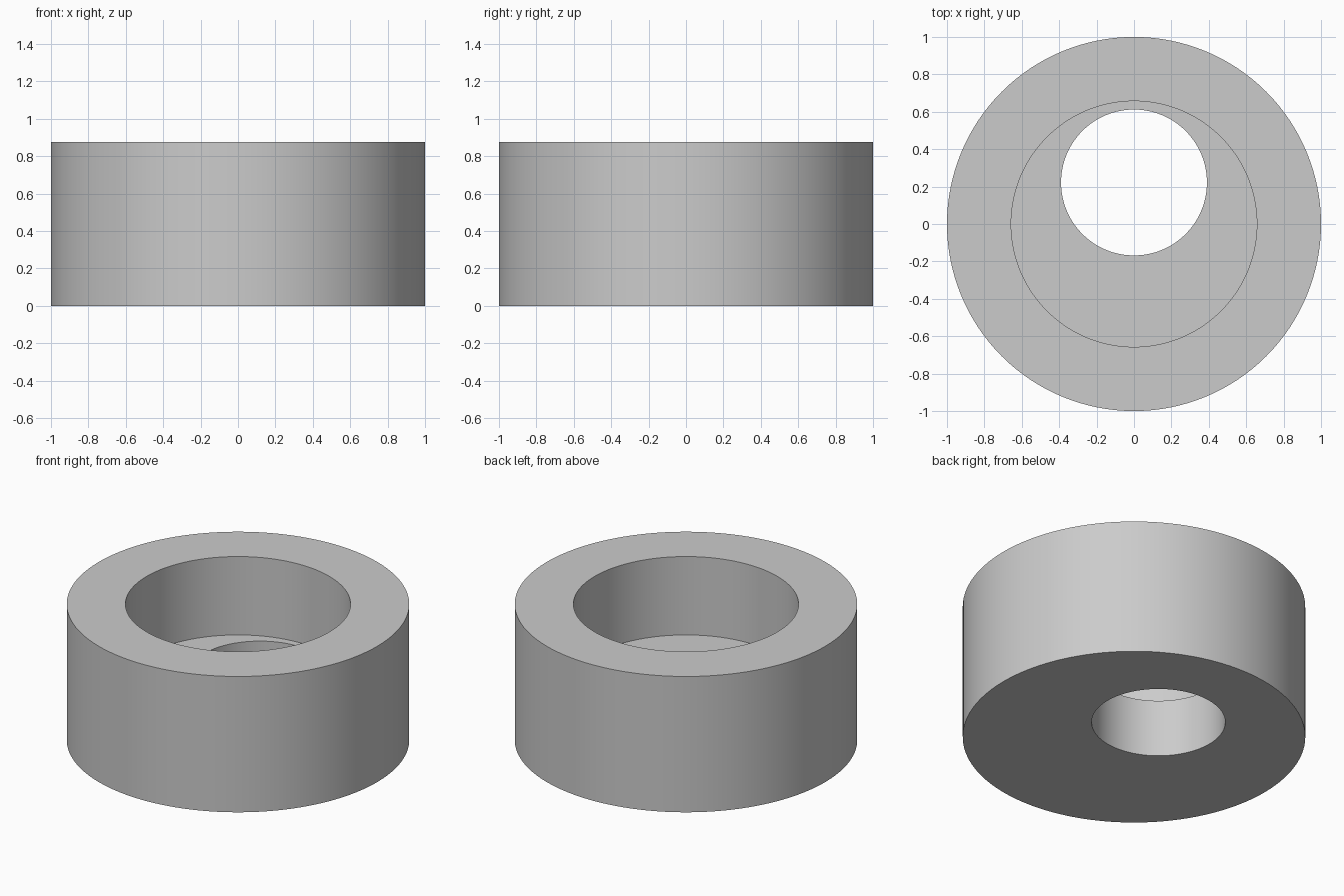
import bpy, math

if "Cube" in bpy.data.objects:
    bpy.data.objects.remove(bpy.data.objects["Cube"])

SEGMENTS = 128
HEIGHT = 0.875
FLOOR = 0.37

grey = bpy.data.materials.new("plain grey")
grey.diffuse_color = (0.6, 0.6, 0.6, 1)
grey.use_nodes = True
grey.node_tree.nodes["Principled BSDF"].inputs["Base Color"].default_value = grey.diffuse_color


def cylinder(name, radius, bottom, top, y=0.0):
    bpy.ops.mesh.primitive_cylinder_add(
        vertices=SEGMENTS, radius=radius, depth=top - bottom,
        location=(0, y, (bottom + top) / 2))
    obj = bpy.context.object
    obj.name = name
    obj.data.materials.append(grey)
    return obj


# Round body
body = cylinder("ring_body", 1.0, 0, HEIGHT)

# Wide pocket from above, and off-centre hole through the floor
cutters = [
    cylinder("pocket_cutter", 0.657, FLOOR, HEIGHT + 0.2),
    cylinder("hole_cutter", 0.39, -0.2, FLOOR + 0.1, y=0.222),
]
bpy.ops.object.select_all(action='DESELECT')
body.select_set(True)
bpy.context.view_layer.objects.active = body
for cutter in cutters:
    cut = body.modifiers.new(cutter.name, 'BOOLEAN')
    cut.operation = 'DIFFERENCE'
    cut.solver = 'EXACT'
    cut.object = cutter
    bpy.ops.object.modifier_apply(modifier=cut.name)
for cutter in cutters:
    bpy.data.objects.remove(cutter)

# Smooth walls with crisp rims
bpy.ops.object.shade_smooth_by_angle(angle=math.radians(30))
